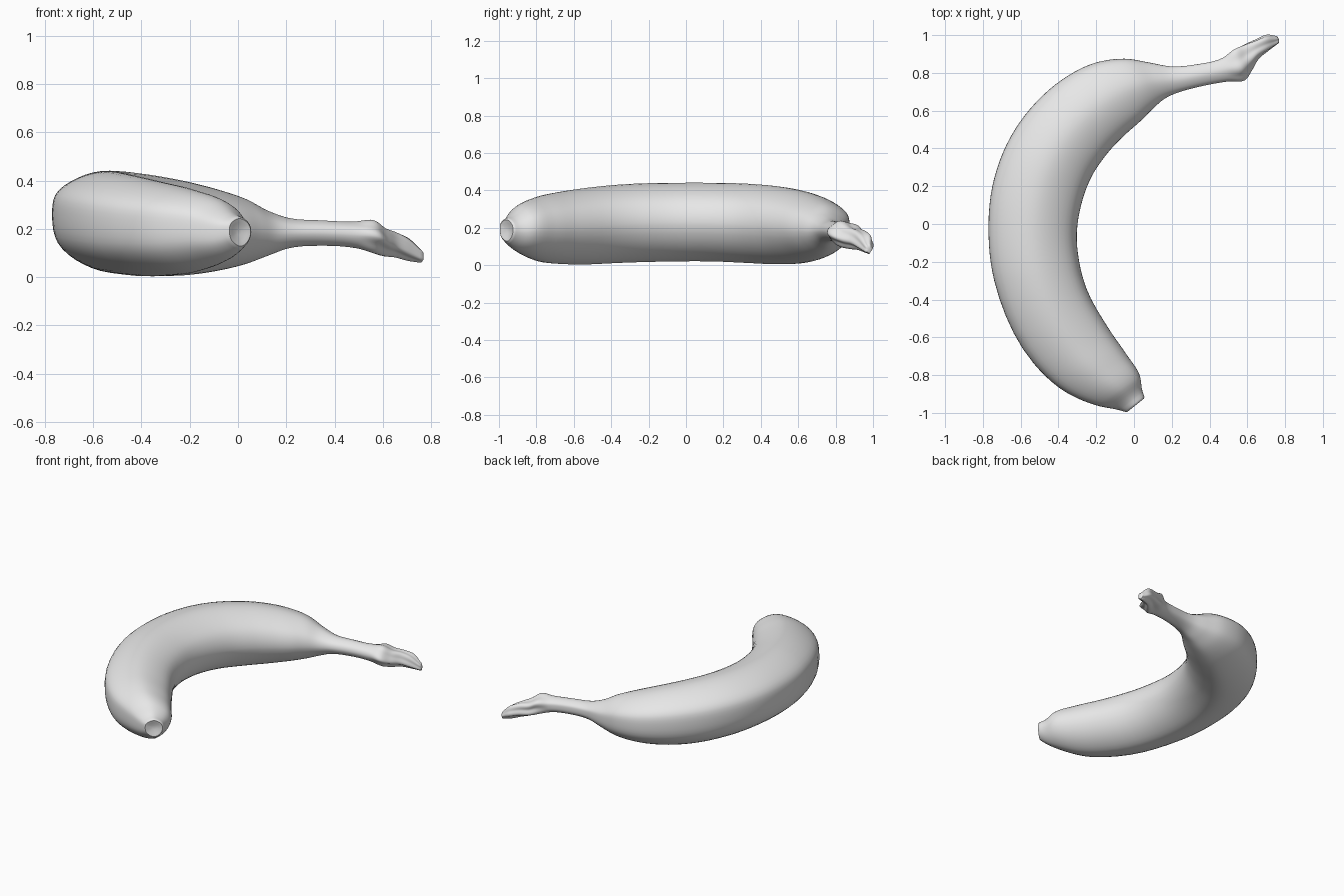
import bpy, bmesh, math
from mathutils import Vector

cube = bpy.data.objects.get("Cube")
if cube:
    bpy.data.objects.remove(cube, do_unlink=True)

# One flat colour for the whole peel
GREY = (0.8, 0.8, 0.8, 1.0)
peel = bpy.data.materials.new("plain_grey_peel")
peel.use_nodes = True
peel.diffuse_color = GREY
peel.node_tree.nodes["Principled BSDF"].inputs["Base Color"].default_value = GREY

# Stations along the fruit: outer x, y, inner x, y, lowest z, highest z
body_stations = [
    (-.045, -.995, .055, -.915, .12, .25),
    (-.08, -.985, .045, -.885, .1, .26),
    (-.2, -.96, .03, -.8, .06, .32),
    (-.37, -.885, -.04, -.69, .02, .365),
    (-.53, -.74, -.13, -.56, .005, .395),
    (-.74, -.3, -.275, -.27, .015, .435),
    (-.77, -.06, -.303, -.08, .02, .44),
    (-.75, .2, -.28, .1, .02, .44),
    (-.675, .42, -.225, .25, .012, .435),
    (-.55, .61, -.14, .375, .005, .42),
    (-.38, .765, -.05, .47, .01, .395),
    (-.2, .855, .04, .55, .03, .36),
    (-.05, .875, .1, .61, .055, .325),
    (.08, .855, .165, .665, .09, .275),
]
stem_stations = [
    (.19, .835, .23, .695, .12, .245),
    (.33, .845, .36, .73, .13, .235),
    (.47, .88, .5, .755, .12, .23),
    (.53, .925, .585, .765, .1, .235),
    (.58, .95, .625, .82, .09, .205),
    (.64, .975, .66, .875, .085, .19),
    (.7, 1, .71, .915, .07, .165),
    (.75, .995, .765, .955, .06, .115),
]

# Softly six-sided cross-section: u runs outer to inner, v runs bottom to top
section = [(-1, .1), (-.94, .53), (-.55, .86), (0, 1), (.5, .83), (.87, .5),
           (1, 0), (.93, -.3), (.6, -.76), (.12, -1), (-.45, -.84), (-.9, -.42)]


def smooth_path(points, steps, closed=False):
    """Chord-length cubic curve through points of any dimension."""
    pts = [Vector(p) for p in points]
    n = len(pts)

    def at(k):
        return pts[k % n] if closed else pts[max(0, min(n - 1, k))]

    def slope(k):
        before, after = at(k) - at(k - 1), at(k + 1) - at(k)
        a, b = before.length, after.length
        if a == 0:
            return after / b
        if b == 0:
            return before / a
        return (before * (b / a) + after * (a / b)) / (a + b)

    result = []
    for k in range(n if closed else n - 1):
        p, q = at(k), at(k + 1)
        span = (q - p).length
        m, w = slope(k) * span, slope(k + 1) * span
        for s in range(steps):
            t = s / steps
            result.append(p + m * t + (3 * (q - p) - 2 * m - w) * t ** 2
                          + (2 * (p - q) + m + w) * t ** 3)
    if not closed:
        result.append(pts[-1])
    return result


profile = smooth_path(section, 4, closed=True)


def ring_points(station):
    """Place the cross-section at one station, with wrinkles on the stem end."""
    ox, oy, ix, iy, low, high = station
    outer, inner = Vector((ox, oy, 0)), Vector((ix, iy, 0))
    centre = (outer + inner) / 2 + Vector((0, 0, (low + high) / 2))
    across, up = (inner - outer) / 2, Vector((0, 0, (high - low) / 2))
    wrinkle = 0.1 * max(0, min(1, (centre.x - 0.48) / 0.1))
    points = []
    for u, v in profile:
        angle = math.atan2(v, u)
        size = 1 + wrinkle * (math.sin(5 * angle + 14 * centre.x) - 0.3)
        points.append(centre + (across * u + up * v) * size)
    return points


def close_end(bm, ring, steps):
    """Close an end with shrinking rings; each step is a scale and an offset."""
    for scale, offset in steps:
        centre = sum((v.co for v in ring), Vector()) / len(ring)
        new = [bm.verts.new(centre + (v.co - centre) * scale + offset) for v in ring]
        bridge(bm, ring, new)
        ring = new
    bm.faces.new(ring)


def bridge(bm, a, b):
    for k in range(len(a)):
        j = (k + 1) % len(a)
        bm.faces.new((a[k], a[j], b[j], b[k]))


# Loft the curved body and stem as one skin
bm = bmesh.new()
rings = [[bm.verts.new(p) for p in ring_points(s)]
         for s in smooth_path(body_stations + stem_stations, 5)]
for a, b in zip(rings, rings[1:]):
    bridge(bm, a, b)

# Shallow dished blossom tip and blunt cut stem end
inward = Vector((-.6, .77, 0))
close_end(bm, rings[0], [(.88, -inward * .006), (.7, inward * .004), (.4, inward * .008)])
outward = Vector((.7, .4, -.3))
close_end(bm, rings[-1], [(.8, outward * .008), (.5, outward * .004)])
bmesh.ops.recalc_face_normals(bm, faces=bm.faces)

mesh = bpy.data.meshes.new("banana")
bm.to_mesh(mesh)
bm.free()
mesh.materials.append(peel)
banana = bpy.data.objects.new("banana", mesh)
bpy.context.collection.objects.link(banana)

# Smooth skin with crisp cut ends
bpy.ops.object.select_all(action='DESELECT')
banana.select_set(True)
bpy.context.view_layer.objects.active = banana
bpy.ops.object.shade_smooth_by_angle(angle=math.radians(40))
